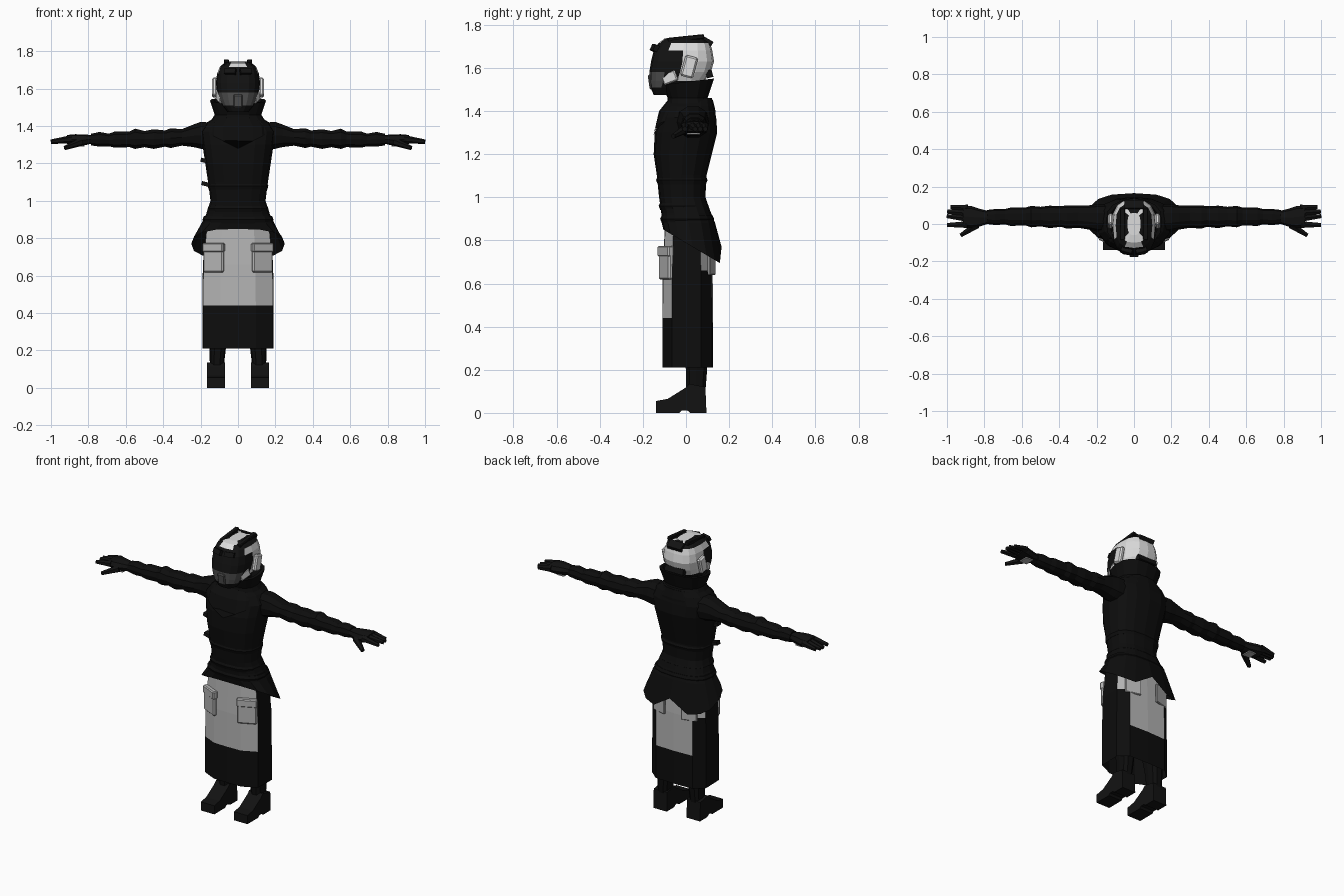
import bpy, bmesh, math
from mathutils import Vector, Matrix

if "Cube" in bpy.data.objects:
    bpy.data.objects.remove(bpy.data.objects["Cube"])

def mat(name, r, g, b):
    m = bpy.data.materials.new(name)
    m.diffuse_color = (r, g, b, 1)
    m.use_nodes = True
    m.node_tree.nodes["Principled BSDF"].inputs["Base Color"].default_value = m.diffuse_color
    return m

BLACK = mat("black cloth", .004, .004, .004)
LEATHER = mat("black leather", .006, .006, .006)
GREY = mat("light grey cloth", .46, .46, .46)
WHITE = mat("white shell", .72, .72, .72)
DARK = mat("dark grey plastic", .08, .08, .08)

def finish(name, bm, mats, rule=None, mirror=False):
    bmesh.ops.recalc_face_normals(bm, faces=bm.faces)
    if rule:
        for f in bm.faces:
            f.material_index = rule(f.calc_center_median())
    me = bpy.data.meshes.new(name)
    bm.to_mesh(me)
    bm.free()
    for m in mats:
        me.materials.append(m)
    ob = bpy.data.objects.new(name, me)
    bpy.context.collection.objects.link(ob)
    if mirror:
        ob.modifiers.new("mirror", 'MIRROR')
    return ob

def ring(axis, t, u0, u1, v0, v1, n=16, p=2.6):
    """Superellipse section across the given axis (u,v = x,y or y,z)."""
    pts = []
    for i in range(n):
        a = 2 * math.pi * i / n
        c, s = math.cos(a), math.sin(a)
        u = (u0 + u1) / 2 + (u1 - u0) / 2 * math.copysign(abs(c) ** (2 / p), c)
        v = (v0 + v1) / 2 + (v1 - v0) / 2 * math.copysign(abs(s) ** (2 / p), s)
        pts.append(Vector((u, v, t)) if axis == 'z' else Vector((t, u, v)))
    return pts

def loft(name, sections, mats, caps=(True, True), **kw):
    bm = bmesh.new()
    rows = [[bm.verts.new(p) for p in s] for s in sections]
    n = len(rows[0])
    for a, b in zip(rows, rows[1:]):
        for i in range(n):
            bm.faces.new((a[i], a[(i + 1) % n], b[(i + 1) % n], b[i]))
    for flag, row in zip(caps, (rows[0], rows[-1])):
        if flag:
            bm.faces.new(row)
    return finish(name, bm, mats, **kw)

def body(data, **kw):
    return [ring('z', z, -rx, rx, yf, yb, **kw) for z, rx, yf, yb in data]

def box(name, loc, size, m, rot=(0, 0, 0), mirror=True, bevel=0.0):
    bm = bmesh.new()
    bmesh.ops.create_cube(bm, size=1)
    bmesh.ops.scale(bm, vec=size, verts=bm.verts)
    if bevel:
        bmesh.ops.bevel(bm, geom=bm.edges[:], offset=bevel, segments=1, affect='EDGES')
    for ax, a in zip('XYZ', rot):
        bmesh.ops.rotate(bm, verts=bm.verts, matrix=Matrix.Rotation(math.radians(a), 3, ax))
    bmesh.ops.translate(bm, vec=loc, verts=bm.verts)
    return finish(name, bm, [m], mirror=mirror)

def finger(name, p0, p1, r0, r1):
    p0, p1 = Vector(p0), Vector(p1)
    d = p1 - p0
    bm = bmesh.new()
    bmesh.ops.create_cone(bm, cap_ends=True, segments=6, radius1=r0, radius2=r1, depth=d.length)
    bm.transform(Matrix.Translation((p0 + p1) / 2) @ d.to_track_quat('Z', 'Y').to_matrix().to_4x4())
    return finish(name, bm, [LEATHER], mirror=True)

# coat with flared, pointed hem split at the back
coat = body([(1.46, .10, -.075, .12), (1.42, .165, -.10, .13), (1.37, .20, -.12, .14),
             (1.30, .19, -.145, .145), (1.20, .175, -.15, .12), (1.10, .16, -.135, .095),
             (1.00, .147, -.125, .09), (.93, .17, -.115, .115), (.88, .195, -.112, .135),
             (.78, .25, -.105, .165)])
for p in coat[-1]:
    p.z = .85 - .16 * (p.y + .105) / .27 + (.08 if abs(p.x) < .01 and p.y > 0 else 0)
loft("coat", coat, [BLACK], (True, False))

# folds round the waist, chest yoke and side buckles
for i, (z, rx, yf, yb) in enumerate([(.96, .162, -.127, .105), (.90, .190, -.12, .13), (1.08, .162, -.139, .10)]):
    loft("waist_fold_%d" % i, body([(z + .018, rx - .008, yf + .008, yb - .008), (z, rx, yf, yb),
                                    (z - .02, rx - .005, yf + .008, yb - .008)]), [BLACK])
yoke = body([(1.45, .115, -.085, .125), (1.40, .165, -.125, .137), (1.32, .17, -.152, .14)])
for p in yoke[-1]:
    p.z += abs(p.x) * .5 - .04
loft("chest_yoke", yoke, [BLACK])
for z, x in ((1.215, -.18), (1.09, -.175)):
    box("side_buckle", (x, -.05, z), (.04, .035, .022), LEATHER, (0, 15, 0), False)

# tall open collar, higher at the back
collar = body([(1.36, .17, -.125, .135), (1.42, .15, -.09, .115), (1.46, .125, -.085, .10),
               (1.53, .15, -.11, .13), (1.53, .13, -.09, .112), (1.46, .10, -.06, .08)])
for row in collar[3:5]:
    for p in row:
        p.z += .12 * p.y + .005
loft("collar", collar, [BLACK])
loft("neck", body([(1.40, .07, -.04, .07), (1.56, .07, -.04, .07)], n=10), [BLACK])

# sleeves with folds
sleeve = [(.12, -.05, .11, 1.27, 1.42), (.20, -.04, .105, 1.275, 1.425), (.24, -.03, .10, 1.285, 1.41),
          (.30, -.02, .098, 1.293, 1.385), (.36, -.025, .10, 1.28, 1.39), (.39, -.015, .095, 1.288, 1.378),
          (.45, -.022, .098, 1.275, 1.385), (.50, -.012, .092, 1.285, 1.375), (.55, -.018, .097, 1.275, 1.388),
          (.58, -.008, .088, 1.285, 1.372), (.66, -.010, .088, 1.282, 1.372), (.69, -.002, .080, 1.29, 1.36),
          (.74, -.006, .08, 1.288, 1.37), (.785, .0, .075, 1.295, 1.36)]
loft("sleeve", [ring('x', *r, n=10, p=2.3) for r in sleeve], [BLACK], mirror=True)

# gloves
palm = [(.77, .005, .068, 1.308, 1.35), (.82, -.012, .08, 1.297, 1.355), (.87, -.022, .096, 1.297, 1.356),
        (.915, -.015, .10, 1.303, 1.352)]
loft("glove", [ring('x', *r, n=8) for r in palm], [LEATHER], mirror=True)
for i, (y0, y1, x1) in enumerate([(.085, .09, .98), (.058, .066, .998), (.03, .042, 1.0), (-.003, -.005, .998)]):
    finger("finger_%d" % i, (.89, y0, 1.33), (x1, y1, 1.316), .021, .012)
finger("thumb", (.84, -.005, 1.315), (.925, -.06, 1.283), .022, .012)
box("palm_patch", (.845, .035, 1.294), (.05, .06, .006), GREY)

# long skirt: light panels front and back, black sides and lower band
half = [(0, -.11), (.095, -.108), (.187, -.065), (.19, .07), (.13, .12), (0, .125)]
outline = half + [(-x, y) for x, y in half[-2:0:-1]]
skirt = [[Vector((x * s, y * s, z + (-.02 if z == .44 and y > 0 else 0))) for x, y in outline]
         for z, s in ((.21, 1), (.44, 1), (.66, .99), (.88, .88))]
loft("skirt", skirt, [GREY, BLACK], (False, True),
     rule=lambda c: int(c.z < .4 or abs(c.x) > .155))

# cargo pockets, front and back
box("front_pocket", (.13, -.093, .69), (.118, .026, .145), GREY, (0, 0, 25), bevel=.008)
box("front_pocket_flap", (.13, -.094, .75), (.122, .032, .05), GREY, (0, 0, 25), bevel=.006)
box("back_pocket", (.105, .118, .70), (.10, .014, .12), GREY, (0, 0, -15), bevel=.004)

# legs and boots
loft("leg", [ring('z', z, x0, x1, y0, y1, n=10) for z, x0, x1, y0, y1 in
             [(.60, .03, .16, -.06, .09), (.30, .055, .16, -.02, .105), (.20, .066, .152, -.002, .10),
              (.08, .08, .15, .0, .09)]], [BLACK], mirror=True)
side = [(-.14, 0), (-.14, .055), (-.085, .065), (-.005, .115), (.015, .135), (.09, .12), (.095, 0), (.02, 0),
        (.005, .012), (-.02, .012), (-.03, 0)]
loft("boot", [[Vector((x, y, z)) for y, z in side] for x in (.07, .165)], [LEATHER], mirror=True)

# helmet: black visor and base, white shell, grey chin
def helmet_rule(c):
    if c.z > 1.722:
        return 1 if abs(c.x) < .045 and c.y < .07 else 0
    if c.z < 1.58 and c.y < -.09:
        return 2 if c.z > 1.515 else 0
    if c.z < 1.555 or c.y < -.045:
        return 0
    return 1
helmet = body([(1.475, .055, -.15, -.03), (1.51, .085, -.165, .04), (1.54, .10, -.168, .085),
               (1.58, .112, -.17, .115), (1.63, .118, -.162, .13), (1.68, .112, -.15, .122),
               (1.715, .098, -.128, .112), (1.736, .075, -.10, .09), (1.742, .035, -.06, .06)], n=16, p=2.8)
loft("helmet", helmet, [LEATHER, WHITE, DARK], rule=helmet_rule)
box("helmet_ear_pod", (.125, .015, 1.605), (.028, .06, .10), WHITE, (-15, 0, 0), bevel=.008)
box("helmet_cheek", (.098, -.075, 1.555), (.02, .07, .05), WHITE, (20, 0, -20), bevel=.005)
box("helmet_top_rail", (.062, .0, 1.737), (.028, .17, .022), LEATHER, (6, 0, 0), bevel=.004)
box("helmet_back_plate", (0, .10, 1.722), (.10, .05, .025), LEATHER, (-30, 0, 0), False)
box("helmet_back_band", (0, .108, 1.572), (.13, .03, .035), LEATHER, (15, 0, 0), False)
box("chin_guard", (0, -.158, 1.535), (.05, .03, .07), DARK, (8, 0, 0), False, .006)
box("brow_ridge", (.04, -.142, 1.69), (.06, .03, .03), LEATHER, (-25, 0, 15))
